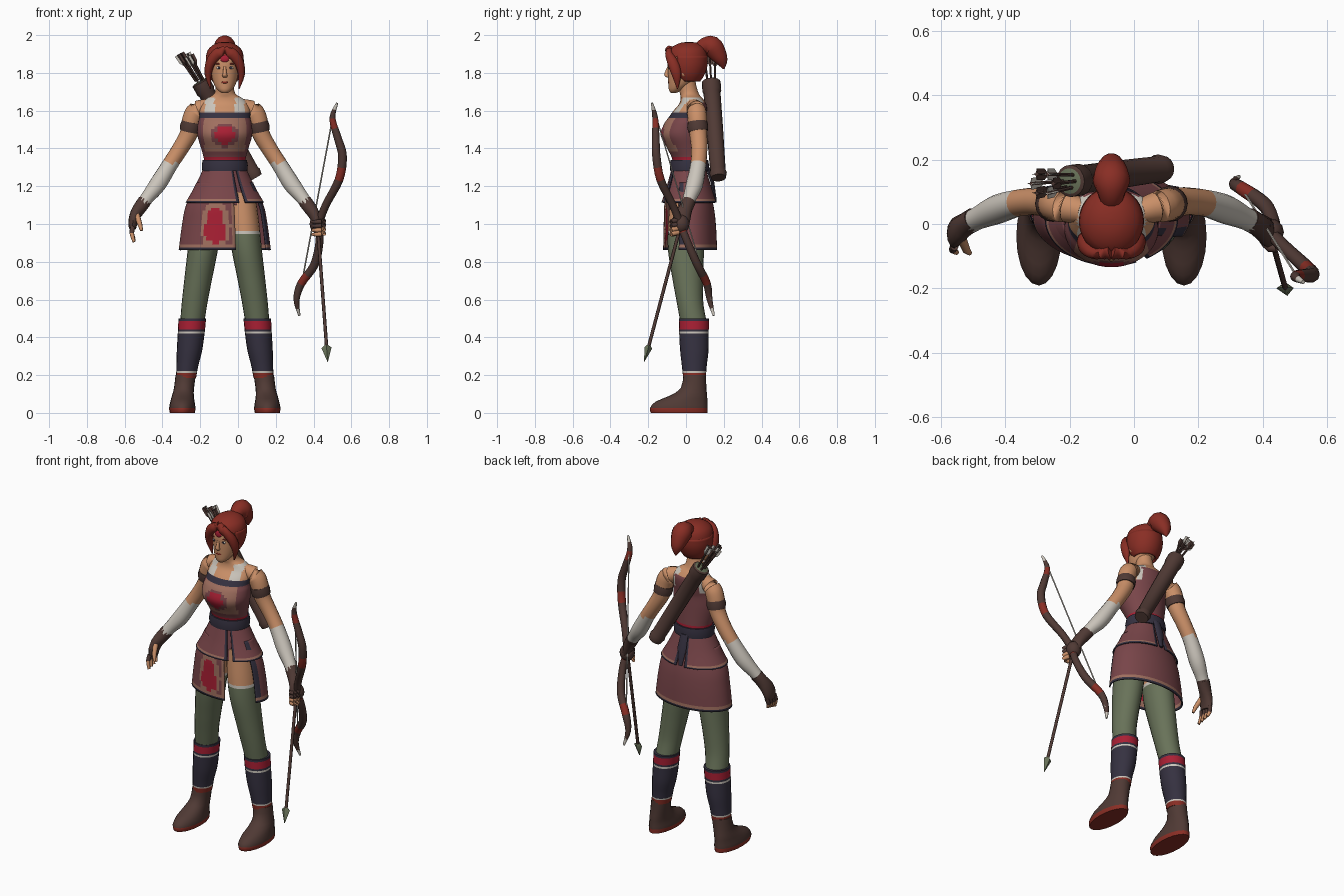
import bpy, bmesh, math
from mathutils import Vector, Matrix

cube = bpy.data.objects.get("Cube")
if cube:
    bpy.data.objects.remove(cube)

CX = -.07  # body centre line; the weapons use world coordinates
COLOURS = {
    "skin": (.60, .28, .14), "hair red": (.25, .027, .018), "plum": (.19, .06, .067),
    "tan": (.35, .16, .115), "crimson": (.40, .014, .034), "navy": (.036, .031, .052),
    "brown": (.08, .042, .035), "cream": (.60, .56, .50), "green": (.14, .17, .10)}
MATS, MADE = {}, []
for label, rgb in COLOURS.items():
    m = bpy.data.materials.new(label)
    m.use_nodes = True
    m.diffuse_color = (*rgb, 1)
    bsdf = m.node_tree.nodes["Principled BSDF"]
    bsdf.inputs["Base Color"].default_value = (*rgb, 1)
    bsdf.inputs["Roughness"].default_value = .8
    MATS[label] = m


def finish(name, bm, labels, ox, thick=0):
    """Turn a bmesh with one colour label per face into an object."""
    used = list(dict.fromkeys(labels))
    for face, label in zip(bm.faces, labels):
        face.material_index = used.index(label)
    bmesh.ops.recalc_face_normals(bm, faces=bm.faces)
    mesh = bpy.data.meshes.new(name)
    bm.to_mesh(mesh)
    bm.free()
    for label in used:
        mesh.materials.append(MATS[label])
    ob = bpy.data.objects.new(name, mesh)
    ob.location.x = ox
    bpy.context.collection.objects.link(ob)
    if thick:
        mod = ob.modifiers.new("thickness", 'SOLIDIFY')
        mod.thickness = thick
    MADE.append(ob)
    return ob


def catmull(a, b, c, d, t):
    return [(2*q + (r - p)*t + (2*p - 5*q + 4*r - s)*t*t + (3*q - p - 3*r + s)*t**3) / 2
            for p, q, r, s in zip(a, b, c, d)]


def loft(name, rings, rule, n=16, sub=1, arc=None, along=False, side=1, ox=CX, thick=0):
    """Skin rings of (x, y, z, rx, ry); rule is a colour or a function of point, u and v."""
    rings = [list(r) if len(r) == 5 else [*r, r[3]] for r in rings]
    ext = [rings[0], *rings, rings[-1]]
    path = [catmull(*ext[i:i+4], k / sub) for i in range(len(rings) - 1) for k in range(sub)]
    path.append(rings[-1])
    colour = rule if callable(rule) else lambda p, u, v: rule
    a0, a1 = [math.radians(a) for a in (arc or (0, 360))]
    cols, last = n + bool(arc), len(path) - 1
    bm, grid, labels = bmesh.new(), [], []
    for i, (x, y, z, rx, ry) in enumerate(path):
        U, V = Vector((1, 0, 0)), Vector((0, 1, 0))
        if along:
            t = Vector(path[min(i + 1, last)][:3]) - Vector(path[max(i - 1, 0)][:3])
            t.normalize()
            V = t.cross(U if abs(t.x) < .85 else V).normalized()
            U = V.cross(t)
        row = []
        for j in range(cols):
            a = a0 + (a1 - a0) * j / n
            p = Vector((x, y, z)) + U * rx * math.cos(a) + V * ry * math.sin(a)
            row.append(bm.verts.new((p.x * side, p.y, p.z)))
        grid.append(row)
    for i in range(last):
        for j in range(n):
            k = (j + 1) % cols
            f = bm.faces.new((grid[i][j], grid[i][k], grid[i+1][k], grid[i+1][j]))
            c = f.calc_center_median()
            c.x *= side
            labels.append(colour(c, (j + .5) / n, (i + .5) / last))
    if not arc:
        for row, v in ((grid[0], 0), (grid[-1], 1)):
            bm.faces.new(row)
            labels.append(colour(Vector(path[int(v * last)][:3]), 0, v))
    return finish(name, bm, labels, ox, thick)


def ball(name, loc, size, colour, ox=CX):
    bm = bmesh.new()
    bmesh.ops.create_uvsphere(bm, u_segments=12, v_segments=8, radius=1,
                              matrix=Matrix.Translation(loc) @ Matrix.Diagonal((*size, 1)))
    return finish(name, bm, [colour] * len(bm.faces), ox)


def inside(p, x, z, w, h):
    return ((p.x - x) / w)**2 + ((p.z - z) / h)**2 < 1


# Torso with bodice, belt, straps and neck
def torso_rule(p, u, v):
    ax = abs(p.x)
    if p.z < 1.28: return "plum"
    if p.z < 1.34: return "navy"
    if p.z < 1.36: return "crimson"
    if p.y < .03:
        if p.z < 1.56:
            if inside(p, 0, 1.47, .05, .05): return "crimson"
            if inside(p, 0, 1.47, .075, .065): return "plum"
            return "tan" if ax < .11 and p.z > 1.385 and p.y < -.05 else "plum"
        if p.z < 1.595: return "navy"
    elif p.z < 1.64 and ax < .085: return "plum"
    elif p.z < 1.56: return "plum"
    return "cream" if .055 < ax < .105 and p.z < 1.672 else "skin"

loft("torso", [(0, .01, 1.10, .165, .10), (0, .015, 1.2, .14, .095), (0, .018, 1.28, .113, .092),
     (0, .018, 1.34, .11, .09), (0, .003, 1.4, .125, .102), (0, -.016, 1.47, .145, .118),
     (0, -.008, 1.53, .143, .108), (0, .005, 1.56, .135, .10), (0, .022, 1.6, .135, .088),
     (0, .035, 1.635, .125, .072), (0, .03, 1.665, .095, .058), (0, .018, 1.69, .056, .05),
     (0, .005, 1.74, .047, .048), (0, 0, 1.79, .047, .048)], torso_rule, n=48, sub=4)
loft("belt", [(0, .018, z, r, r - .018) for z, r in ((1.28, .119), (1.31, .122), (1.34, .117))],
     "navy", n=32)

# Wrapped skirt, open over the left thigh
def skirt_rule(p, u, v):
    if v > .95: return "navy"
    if v > .90 or u > .985: return "tan"
    if p.y < 0:
        if inside(p, -.05, .96, .062, .06) or inside(p, -.05, 1.04, .045, .05): return "crimson"
        if inside(p, -.05, .99, .08, .13): return "tan"
    return "navy" if u < .04 else "plum"

loft("skirt", [(0, .01, 1.22, .15, .105), (0, .015, 1.1, .205, .13), (0, .02, 1, .226, .138),
     (0, .022, .862, .244, .143)], skirt_rule, n=72, sub=7, arc=(-25, 284), thick=.008)

# Short overskirt in two flaps, split front and back
def flap_rule(p, u, v):
    if v > .93 or u < .025 or u > .975: return "navy"
    return "tan" if v > .85 else "plum"

FLAP = [(0, .015, 1.285, .117, .094), (0, .016, 1.2, .158, .118), (0, .016, 1.115, .207, .146)]
loft("right_overskirt", FLAP, flap_rule, n=40, sub=7, arc=(98, 292), thick=.008)
loft("left_overskirt", FLAP, flap_rule, n=32, sub=7, arc=(-58, 82), thick=.008)
loft("sash_tail", [(0, .115, 1.3, .025, .012), (0, .14, 1.22, .03, .01), (0, .155, 1.12, .012, .008)],
     "navy", n=8)

# Limbs
def leg_rule(p, u, v):
    return "green" if p.z < .94 else "cream" if p.z < .955 else "skin"

def sock_rule(p, u, v):
    if .445 < p.z < .482: return "crimson"
    if .42 < p.z < .432 or .212 < p.z < .222: return "cream"
    return "hair red" if p.z < .212 else "navy"

def arm_rule(p, u, v):
    return "skin" if p.z > 1.325 else "cream" if p.z > 1.11 else "brown"

for name, s in (("left", 1), ("right", -1)):
    loft(name + "_leg", [(.085, .005, 1.17, .075, .085), (.1, 0, 1, .083, .094),
         (.117, 0, .86, .08, .095), (.142, .01, .7, .073, .08), (.16, .022, .58, .068, .07),
         (.172, .04, .48, .064, .07)], leg_rule, n=20, sub=8, side=s)
    loft(name + "_sock", [(.172, .042, .5, .073, .08), (.178, .042, .42, .071, .078),
         (.187, .044, .33, .067, .075), (.198, .044, .25, .058, .066), (.205, .045, .185, .053, .06)],
         sock_rule, n=20, sub=8, side=s)
    loft(name + "_boot", [(.225, -.036, 0, .066, .15), (.225, -.038, .025, .07, .153),
         (.224, -.024, .06, .064, .137), (.222, .012, .09, .058, .1), (.216, .04, .13, .053, .068),
         (.207, .046, .2, .054, .06)],
         lambda p, u, v: "hair red" if p.z < .024 else "brown", n=20, sub=2, side=s)
    loft(name + "_arm", [(.09, .04, 1.625, .038), (.15, .055, 1.6, .05), (.175, .06, 1.55, .051),
         (.19, .065, 1.48, .047), (.235, .07, 1.4, .043), (.29, .065, 1.315, .042),
         (.355, .045, 1.21, .045), (.41, .02, 1.14, .036), (.442, .004, 1.095, .034)],
         arm_rule, n=16, sub=4, along=True, side=s)
    loft(name + "_armband", [(.176, .06, 1.54, .052), (.181, .062, 1.515, .056),
         (.186, .065, 1.49, .052)], "brown", along=True, side=s)
    loft(name + "_glove", [(.425, .015, 1.12, .037), (.45, 0, 1.085, .036),
         (.475, -.018, 1.045, .03, .045), (.487, -.03, 1.0, .024, .046),
         (.487, -.035, .975, .018, .04)], "brown", n=12, sub=2, along=True, side=s)
    if s < 0:
        for i in range(4):
            y = -.07 + i * .024
            loft(f"right_finger_{i + 1}", [(.487, y, .985, .013), (.492, y - .01, .95, .012),
                 (.48, y - .018, .905 + .006 * i, .008)],
                 lambda p, u, v: "brown" if v < .4 else "skin", n=8, sub=2, along=True, side=s)
        loft("right_thumb", [(.465, -.045, 1.045, .016), (.45, -.08, 1, .013), (.44, -.09, .965, .008)],
             "skin", n=8, along=True, side=s)
    else:
        for i in range(4):
            z = .955 + i * .022
            loft(f"left_finger_{i + 1}", [(.51, -.04, z, .013), (.525, -.07, z - .005, .013),
                 (.49, -.075, z - .01, .012), (.465, -.05, z - .01, .008)],
                 "skin" if i < 2 else "brown", n=8, sub=2, along=True)
        ball("left_fist", (.492, -.025, 1), (.043, .043, .05), "brown")

# Head and face
loft("head", [(0, -.066, 1.694, .016, .014), (0, -.055, 1.708, .036, .035), (0, -.035, 1.735, .055, .058),
     (0, -.018, 1.775, .068, .077), (0, -.012, 1.82, .074, .084), (0, -.005, 1.87, .076, .09),
     (0, 0, 1.93, .06, .07)], "skin", n=28, sub=3)
loft("nose", [(0, -.09, 1.835, .007, .008), (0, -.1, 1.8, .01, .014), (0, -.1, 1.785, .014, .015),
     (0, -.094, 1.776, .01, .008)], "skin", n=10, sub=2)
ball("lips", (0, -.089, 1.75), (.019, .007, .007), "hair red")
ball("forehead_jewel", (0, -.094, 1.875), (.024, .007, .02), "crimson")
for name, s in (("left", 1), ("right", -1)):
    ball(name + "_eye", (.031 * s, -.086, 1.827), (.015, .006, .007), "cream")
    ball(name + "_iris", (.031 * s, -.0895, 1.827), (.007, .004, .007), "navy")
    ball(name + "_brow", (.033 * s, -.086, 1.848), (.021, .006, .004), "hair red")
    ball(name + "_ear", (.077 * s, -.01, 1.81), (.012, .02, .03), "skin")
    # Fringe and side locks
    loft(name + "_fringe", [(.0, -.085, 1.925, .022), (.04, -.09, 1.9, .03, .02),
         (.075, -.07, 1.855, .026, .03), (.088, -.05, 1.79, .018, .026), (.075, -.045, 1.715, .003)],
         "hair red", n=10, sub=3, along=True, side=s)

# Hair
loft("hair_cap", [(0, .008, 1.885, .1, .106), (0, .008, 1.92, .091, .098), (0, .012, 1.945, .066, .074),
     (0, .015, 1.96, .035, .04), (0, .015, 1.964, .002, .002)], "hair red", n=28, sub=2)
loft("hair_back", [(0, .008, 1.89, .1, .106), (0, .01, 1.84, .1, .104), (0, .01, 1.79, .088, .088),
     (0, .015, 1.755, .066, .06)], "hair red", n=28, sub=3, arc=(-32, 212), thick=.012)
loft("ponytail", [(0, .06, 1.92, .03), (0, .095, 1.942, .043), (0, .135, 1.94, .058),
     (0, .168, 1.9, .048), (0, .19, 1.86, .032), (0, .2, 1.82, .004)],
     "hair red", n=14, sub=3, along=True)

# Quiver with spare arrows
TOP, END = Vector((-.2, .133, 1.755)), Vector((.09, .172, 1.245))
stops = ((0, .04), (.01, .05), (.1, .05), (.12, .045), (.5, .044), (.93, .041), (.95, .046), (1, .04))
loft("quiver", [(*TOP.lerp(END, t), r) for t, r in stops],
     lambda p, u, v: "green" if v == 0 else "brown", along=True, ox=0)
for i in range(6):
    a = i * math.pi / 3
    spread = Vector((math.cos(a), math.sin(a), .3 * math.sin(2 * a)))
    base, tip = TOP + spread * .022, Vector((-.285, .125, 1.895)) + spread * .034
    loft(f"spare_arrow_{i + 1}", [(*base, .006), (*tip, .006)], "brown", n=6, along=True, ox=0)
    mid = base.lerp(tip, .62)
    shade = "cream" if i % 2 else "brown"
    for k, (w, d) in enumerate(((.018, .003), (.003, .018))):
        loft(f"fletching_{i + 1}_{k + 1}", [(*mid, w * .3, d * .3), (*mid.lerp(tip, .3), w, d),
             (*tip, w, d)], shade, n=4, along=True, ox=0)

# Bow, string and held arrow
def bow_rule(p, u, v):
    if v < .04 or v > .96: return "cream"
    return "hair red" if int(v * 22) % 5 == 2 else "brown"

loft("bow", [(.525, -.18, 1.64, .006), (.5, -.163, 1.56, .016), (.53, -.16, 1.45, .021),
     (.553, -.157, 1.36, .023), (.535, -.135, 1.235, .023), (.465, -.07, 1.1, .021),
     (.43, -.03, 1, .021), (.432, .005, .91, .021), (.405, .06, .785, .023),
     (.335, .11, .685, .022), (.31, .125, .6, .016), (.325, .147, .515, .006)],
     bow_rule, n=10, sub=4, along=True, ox=0)
loft("bowstring", [(.51, -.17, 1.61, .004), (.312, .145, .55, .004)], "cream", n=6, along=True, ox=0)
loft("held_arrow", [(.415, -.005, 1.08, .009), (.469, -.198, .35, .009)], "brown", n=8, along=True, ox=0)
loft("arrowhead", [(.468, -.196, .36, .008), (.4685, -.199, .345, .027, .02),
     (.475, -.222, .27, .001)], "green", n=4, along=True, ox=0)

# Smooth shading with sharp edges kept
for ob in bpy.context.selected_objects:
    ob.select_set(False)
for ob in MADE:
    ob.select_set(True)
bpy.context.view_layer.objects.active = MADE[0]
bpy.ops.object.shade_smooth_by_angle(angle=math.radians(50))
